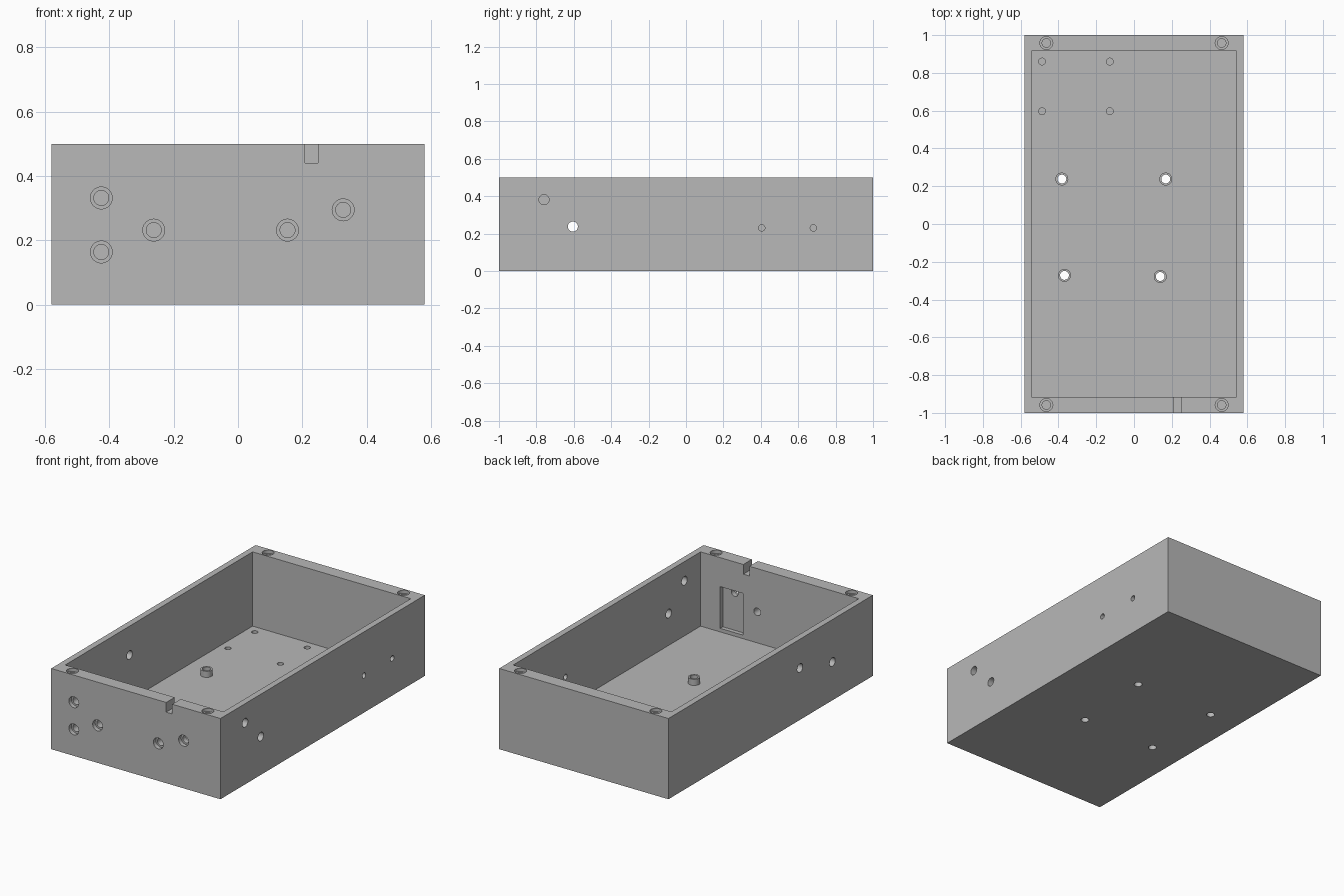
import bpy, bmesh, math
from mathutils import Matrix, Vector

if "Cube" in bpy.data.objects:
    bpy.data.objects.remove(bpy.data.objects["Cube"])

W, L, H = 0.58, 1.0, 0.5          # half width, half length, height
IX, IY, FLOOR = 0.542, 0.917, 0.04  # cavity half sizes, floor thickness


def box(bm, x0, x1, y0, y1, z0, z1):
    m = Matrix.Translation(((x0 + x1) / 2, (y0 + y1) / 2, (z0 + z1) / 2))
    m = m @ Matrix.Diagonal((x1 - x0, y1 - y0, z1 - z0, 1))
    bmesh.ops.create_cube(bm, size=1, matrix=m)


def rod(bm, a, b, r):
    """Cylinder of radius r from point a to point b."""
    a, b = Vector(a), Vector(b)
    rot = (b - a).to_track_quat('Z', 'Y').to_matrix().to_4x4()
    bmesh.ops.create_cone(bm, cap_ends=True, segments=40, radius1=r, radius2=r,
                          depth=(b - a).length,
                          matrix=Matrix.Translation((a + b) / 2) @ rot)


def finish(bm, name):
    bmesh.ops.recalc_face_normals(bm, faces=bm.faces)
    mesh = bpy.data.meshes.new(name)
    bm.to_mesh(mesh)
    bm.free()
    ob = bpy.data.objects.new(name, mesh)
    bpy.context.collection.objects.link(ob)
    return ob


def combine(target, tool, operation):
    tool.hide_render = True
    mod = target.modifiers.new("cut", 'BOOLEAN')
    mod.operation, mod.solver, mod.object = operation, 'EXACT', tool
    bpy.context.view_layer.objects.active = target
    bpy.ops.object.modifier_apply(modifier=mod.name)
    bpy.data.objects.remove(tool)


# Hole positions
corners = [(sx * 0.464, sy * 0.958) for sx in (-1, 1) for sy in (-1, 1)]
standoffs = [(-0.382, 0.238), (0.168, 0.238), (-0.368, -0.272), (0.139, -0.278)]
floor_pits = [(x, y) for x in (-0.487, -0.128) for y in (0.86, 0.597)]
front_holes = [(-0.425, 0.332), (-0.425, 0.164), (-0.262, 0.232),
               (0.154, 0.232), (0.327, 0.295)]
side_holes = [(1, -0.759, 0.381, 0.027), (1, -0.605, 0.237, 0.027),
              (1, 0.405, 0.23, 0.017), (1, 0.681, 0.23, 0.017),
              (-1, -0.605, 0.237, 0.027), (-1, -0.287, 0.321, 0.027)]

# Open-topped tray
bm = bmesh.new()
box(bm, -W, W, -L, L, 0, H)
body = finish(bm, "enclosure_body")
bm = bmesh.new()
box(bm, -IX, IX, -IY, IY, FLOOR, H + 0.1)
combine(body, finish(bm, "cavity_cutter"), 'DIFFERENCE')

# Raised standoffs on the floor
bm = bmesh.new()
for x, y in standoffs:
    rod(bm, (x, y, 0.02), (x, y, 0.078), 0.034)
combine(body, finish(bm, "standoffs"), 'UNION')

# Counterbores, cable notch and the recess inside the front wall
bm = bmesh.new()
for x, y in corners:
    rod(bm, (x, y, H - 0.02), (x, y, H + 0.05), 0.034)
for x, z in front_holes:
    rod(bm, (x, -L - 0.05, z), (x, -L + 0.025, z), 0.034)
box(bm, 0.208, 0.249, -L - 0.05, -IY + 0.05, 0.44, H + 0.05)
box(bm, 0.251, 0.408, -0.943, -IY + 0.05, 0.062, 0.3205)
combine(body, finish(bm, "recess_cutter"), 'DIFFERENCE')

# Narrow bores
bm = bmesh.new()
for x, y in corners:
    rod(bm, (x, y, H - 0.12), (x, y, H + 0.05), 0.0225)
for x, z in front_holes:
    rod(bm, (x, -L - 0.05, z), (x, -IY + 0.03, z), 0.0232)
for x, y in standoffs:
    rod(bm, (x, y, -0.05), (x, y, 0.13), 0.0235)
for x, y in floor_pits:
    rod(bm, (x, y, 0.015), (x, y, 0.08), 0.018)
for s, y, z, r in side_holes:
    rod(bm, (s * (IX - 0.03), y, z), (s * (W + 0.05), y, z), r)
combine(body, finish(bm, "bore_cutter"), 'DIFFERENCE')

# Single grey finish
grey = bpy.data.materials.new("plain grey")
grey.diffuse_color = (0.48, 0.48, 0.48, 1)
grey.use_nodes = True
grey.node_tree.nodes["Principled BSDF"].inputs["Base Color"].default_value = grey.diffuse_color
body.data.materials.clear()
body.data.materials.append(grey)
for p in body.data.polygons:
    p.material_index = 0
bpy.ops.object.select_all(action='DESELECT')
body.select_set(True)
bpy.context.view_layer.objects.active = body
bpy.ops.object.shade_smooth_by_angle(angle=math.radians(30))
